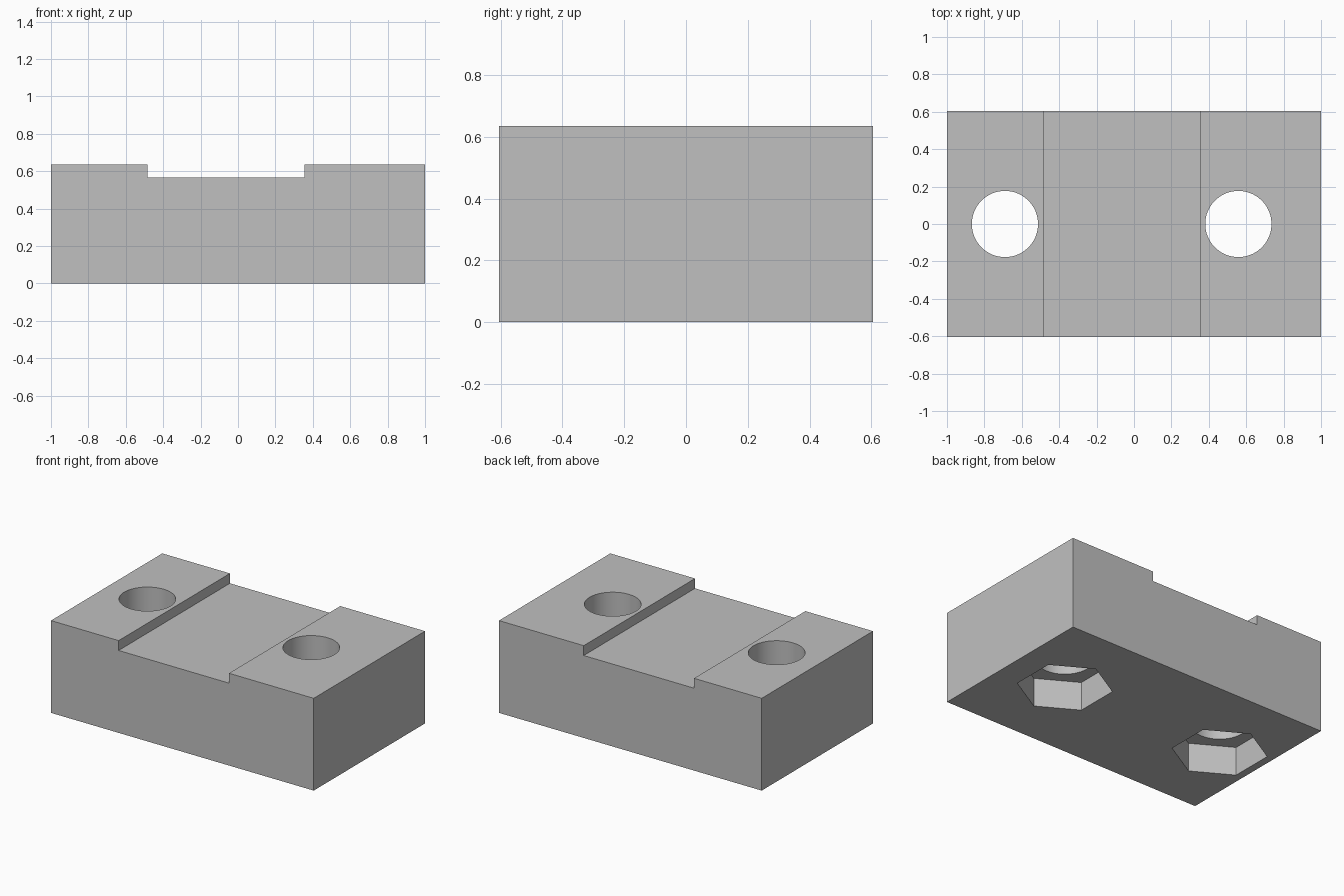
import bpy
import bmesh
import math
from mathutils import Matrix

if "Cube" in bpy.data.objects:
    bpy.data.objects.remove(bpy.data.objects["Cube"], do_unlink=True)

HALF_DEPTH = 0.605
TOP, CHANNEL = 0.635, 0.567
HOLE_X = (-0.69, 0.558)

grey = bpy.data.materials.new("plain_grey")
grey.use_nodes = True
colour = (0.53, 0.53, 0.53, 1)
grey.diffuse_color = colour
grey.node_tree.nodes["Principled BSDF"].inputs["Base Color"].default_value = colour


def add_object(name, bm):
    bmesh.ops.recalc_face_normals(bm, faces=bm.faces)
    mesh = bpy.data.meshes.new(name)
    bm.to_mesh(mesh)
    bm.free()
    mesh.materials.append(grey)
    obj = bpy.data.objects.new(name, mesh)
    bpy.context.collection.objects.link(obj)
    return obj


def prism(name, x, sides, radius, bottom, top, turn=0):
    bm = bmesh.new()
    place = Matrix.Translation((x, 0, (bottom + top) / 2)) @ Matrix.Rotation(turn, 4, "Z")
    bmesh.ops.create_cone(bm, cap_ends=True, segments=sides, radius1=radius,
                          radius2=radius, depth=top - bottom, matrix=place)
    return add_object(name, bm)


# Block with a shallow channel across its top, extruded from the front profile
profile = [(-1, 0), (1, 0), (1, TOP), (0.355, TOP), (0.355, CHANNEL),
           (-0.485, CHANNEL), (-0.485, TOP), (-1, TOP)]
bm = bmesh.new()
front = bm.faces.new([bm.verts.new((x, -HALF_DEPTH, z)) for x, z in profile])
back = bmesh.ops.extrude_face_region(bm, geom=[front])["geom"]
bmesh.ops.translate(bm, vec=(0, 2 * HALF_DEPTH, 0),
                    verts=[v for v in back if isinstance(v, bmesh.types.BMVert)])
block = add_object("clamp_block", bm)

# Round bolt holes through the block, with hexagonal nut pockets underneath
cutters = []
for x in HOLE_X:
    cutters.append(prism("bolt_hole_cutter", x, 64, 0.177, -0.1, 0.8))
    cutters.append(prism("nut_pocket_cutter", x, 6, 0.298, -0.1, 0.197, math.radians(60)))

bpy.context.view_layer.objects.active = block
block.select_set(True)
for cutter in cutters:
    cutter.hide_render = True
    cut = block.modifiers.new(cutter.name, "BOOLEAN")
    cut.operation = "DIFFERENCE"
    cut.solver = "EXACT"
    cut.object = cutter
    bpy.ops.object.modifier_apply(modifier=cut.name)
    bpy.data.objects.remove(cutter, do_unlink=True)

bpy.ops.object.shade_smooth_by_angle(angle=math.radians(30))
